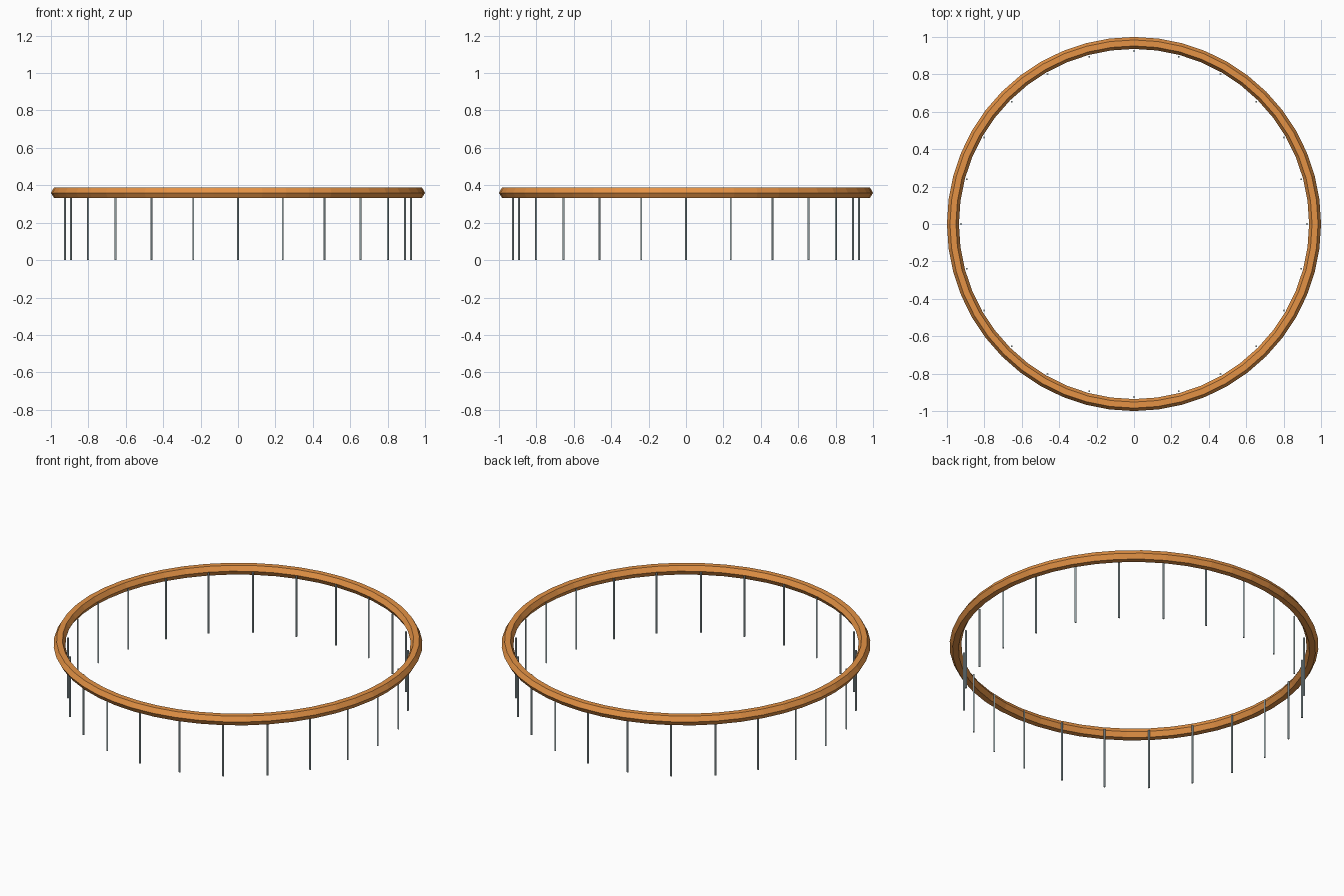
import bpy
import math
from mathutils import Matrix, Vector

cube = bpy.data.objects.get("Cube")
if cube:
    bpy.data.objects.remove(cube, do_unlink=True)


def material(name, colour):
    m = bpy.data.materials.new(name)
    m.use_nodes = True
    m.diffuse_color = colour
    m.node_tree.nodes["Principled BSDF"].inputs["Base Color"].default_value = colour
    return m


wood = material("warm wood", (0.78, 0.29, 0.06, 1))
steel = material("pale steel", (0.50, 0.62, 0.65, 1))

RING_HEIGHT = 0.36
RING_RADIUS = 0.968
RAIL_RADIUS = 0.032
LEG_CIRCLE = 0.925
LEG_COUNT = 24

# Round rail with a six-sided section
bpy.ops.mesh.primitive_torus_add(
    major_radius=RING_RADIUS, minor_radius=RAIL_RADIUS,
    major_segments=48, minor_segments=6, location=(0, 0, RING_HEIGHT))
rail = bpy.context.object
rail.name = "round_rail"
rail.data.materials.append(wood)
bpy.ops.object.shade_flat()

# Thin legs evenly spaced just inside the rail
for i in range(LEG_COUNT):
    turn = Matrix.Rotation(math.tau * i / LEG_COUNT, 3, "Z")
    spot = turn @ Vector((LEG_CIRCLE, 0, RING_HEIGHT / 2))
    bpy.ops.mesh.primitive_cylinder_add(
        vertices=12, radius=0.005, depth=RING_HEIGHT, location=spot)
    leg = bpy.context.object
    leg.name = f"leg_{i + 1}"
    leg.data.materials.append(steel)
    bpy.ops.object.shade_smooth_by_angle(angle=math.radians(40))
